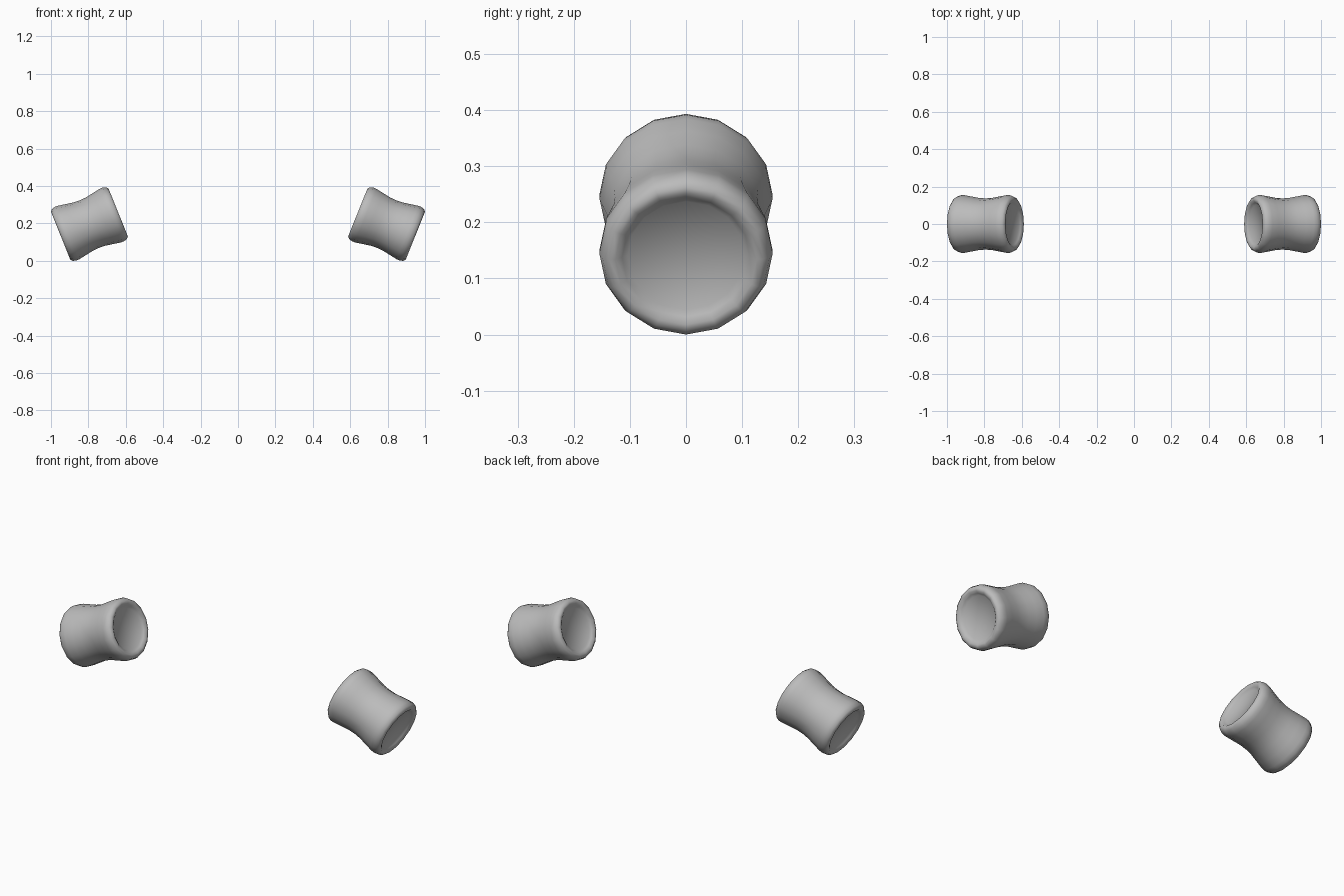
import bpy, bmesh, math
from mathutils import Matrix

if "Cube" in bpy.data.objects:
    bpy.data.objects.remove(bpy.data.objects["Cube"])

SIDES = 16
TILT = math.radians(22)

# Half profile (radius, distance along axis): waist, flare, rounded rim, shallow dished end
HALF = [(0.139, 0.035), (0.147, 0.08), (0.154, 0.120), (0.1545, 0.138),
        (0.149, 0.156), (0.138, 0.166), (0.126, 0.166), (0.114, 0.158),
        (0.104, 0.149)]
DISH = 0.146
PROFILE = [(r, -a) for r, a in reversed(HALF)] + [(0.137, 0)] + HALF


def spool(name, side):
    bm = bmesh.new()
    rings = []
    for r, a in PROFILE:
        rings.append([bm.verts.new((r * math.cos(2 * math.pi * i / SIDES),
                                    r * math.sin(2 * math.pi * i / SIDES), a))
                      for i in range(SIDES)])
    for lo, hi in zip(rings, rings[1:]):
        for i in range(SIDES):
            j = (i + 1) % SIDES
            bm.faces.new((lo[i], lo[j], hi[j], hi[i]))
    # dished ends
    for ring, a in ((rings[0], -DISH), (rings[-1], DISH)):
        c = bm.verts.new((0, 0, a))
        for i in range(SIDES):
            bm.faces.new((ring[i], ring[(i + 1) % SIDES], c))
    bmesh.ops.recalc_face_normals(bm, faces=bm.faces)
    for f in bm.faces:
        f.smooth = True
    # lay along x, then slope down towards the outside
    bm.transform(Matrix.Rotation(side * TILT, 4, 'Y') @ Matrix.Rotation(math.pi / 2, 4, 'Y'))
    # touch the ground and the outer limit
    dz = -min(v.co.z for v in bm.verts)
    dx = side * (1 - max(side * v.co.x for v in bm.verts))
    bm.transform(Matrix.Translation((dx, 0, dz)))
    me = bpy.data.meshes.new(name)
    bm.to_mesh(me)
    bm.free()
    # original grey is a little darker than the default
    mat = bpy.data.materials.get("grey") or bpy.data.materials.new("grey")
    mat.diffuse_color = (0.5, 0.5, 0.5, 1)
    mat.use_nodes = True
    mat.node_tree.nodes["Principled BSDF"].inputs["Base Color"].default_value = mat.diffuse_color
    me.materials.append(mat)
    bpy.context.collection.objects.link(bpy.data.objects.new(name, me))


spool("right_spool", 1)
spool("left_spool", -1)
